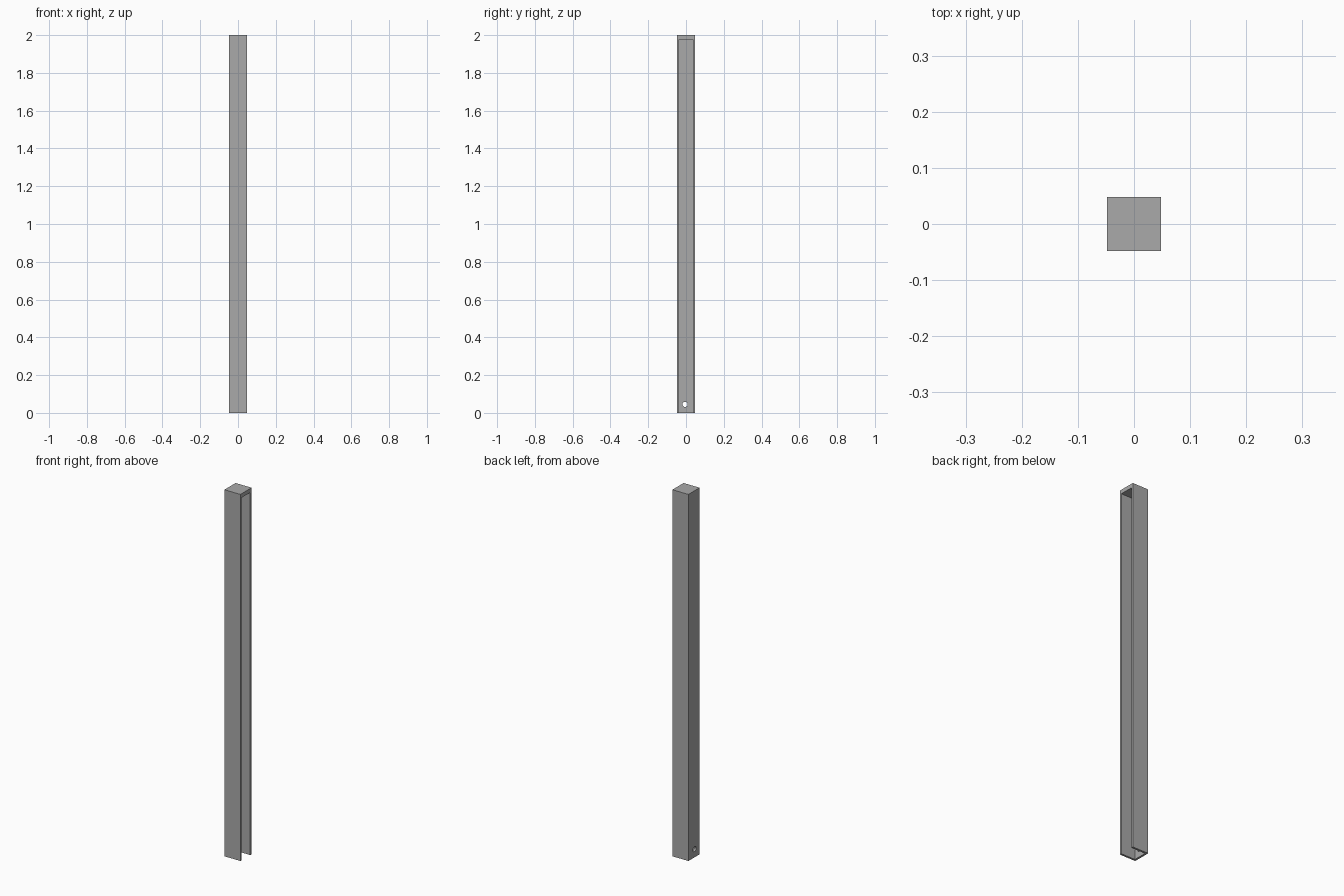
import bpy, bmesh
from mathutils import Matrix, Vector

cube = bpy.data.objects.get("Cube")
if cube:
    bpy.data.objects.remove(cube, do_unlink=True)

H = 0.048      # half width of the post
WALL = 0.011   # sheet thickness
CAP = 0.022    # top thickness

steel = bpy.data.materials.new("grey_steel")
steel.use_nodes = True
colour = (0.4, 0.4, 0.4, 1)
steel.diffuse_color = colour
steel.node_tree.nodes["Principled BSDF"].inputs["Base Color"].default_value = colour


def new_object(name, bm):
    bmesh.ops.recalc_face_normals(bm, faces=bm.faces)
    mesh = bpy.data.meshes.new(name)
    bm.to_mesh(mesh)
    bm.free()
    mesh.materials.append(steel)
    obj = bpy.data.objects.new(name, mesh)
    bpy.context.collection.objects.link(obj)
    return obj


def box(name, low, high):
    low, high = Vector(low), Vector(high)
    bm = bmesh.new()
    bmesh.ops.create_cube(bm, size=1, matrix=Matrix.Translation((low + high) / 2)
                          @ Matrix.Diagonal((*(high - low), 1)))
    return new_object(name, bm)


def cut(target, cutter):
    mod = target.modifiers.new(cutter.name, "BOOLEAN")
    mod.operation = "DIFFERENCE"
    mod.solver = "EXACT"
    mod.object = cutter
    cutter.hide_render = True
    cutter.hide_set(True)


# Post: a capped channel, open at the bottom and along +x
post = box("channel_post", (-H, -H, 0), (H, H, 2))
cut(post, box("channel_cutter", (-H + WALL, -H + WALL, -0.1), (H + 0.1, H - WALL, 2 - CAP)))

# Fixing hole through the web near the foot
bm = bmesh.new()
bmesh.ops.create_cone(bm, cap_ends=True, segments=12, radius1=0.014, radius2=0.014, depth=0.06,
                      matrix=Matrix.Translation((-H, -0.005, 0.045)) @ Matrix.Rotation(1.5708, 4, "Y"))
cut(post, new_object("hole_cutter", bm))

# Apply the cuts and drop the cutters
bpy.context.view_layer.update()
graph = bpy.context.evaluated_depsgraph_get()
finished = bpy.data.meshes.new_from_object(post.evaluated_get(graph))
post.modifiers.clear()
post.data = finished
for name in ("channel_cutter", "hole_cutter"):
    bpy.data.objects.remove(bpy.data.objects[name], do_unlink=True)
finished.materials.clear()
finished.materials.append(steel)
for face in finished.polygons:
    face.material_index = 0
